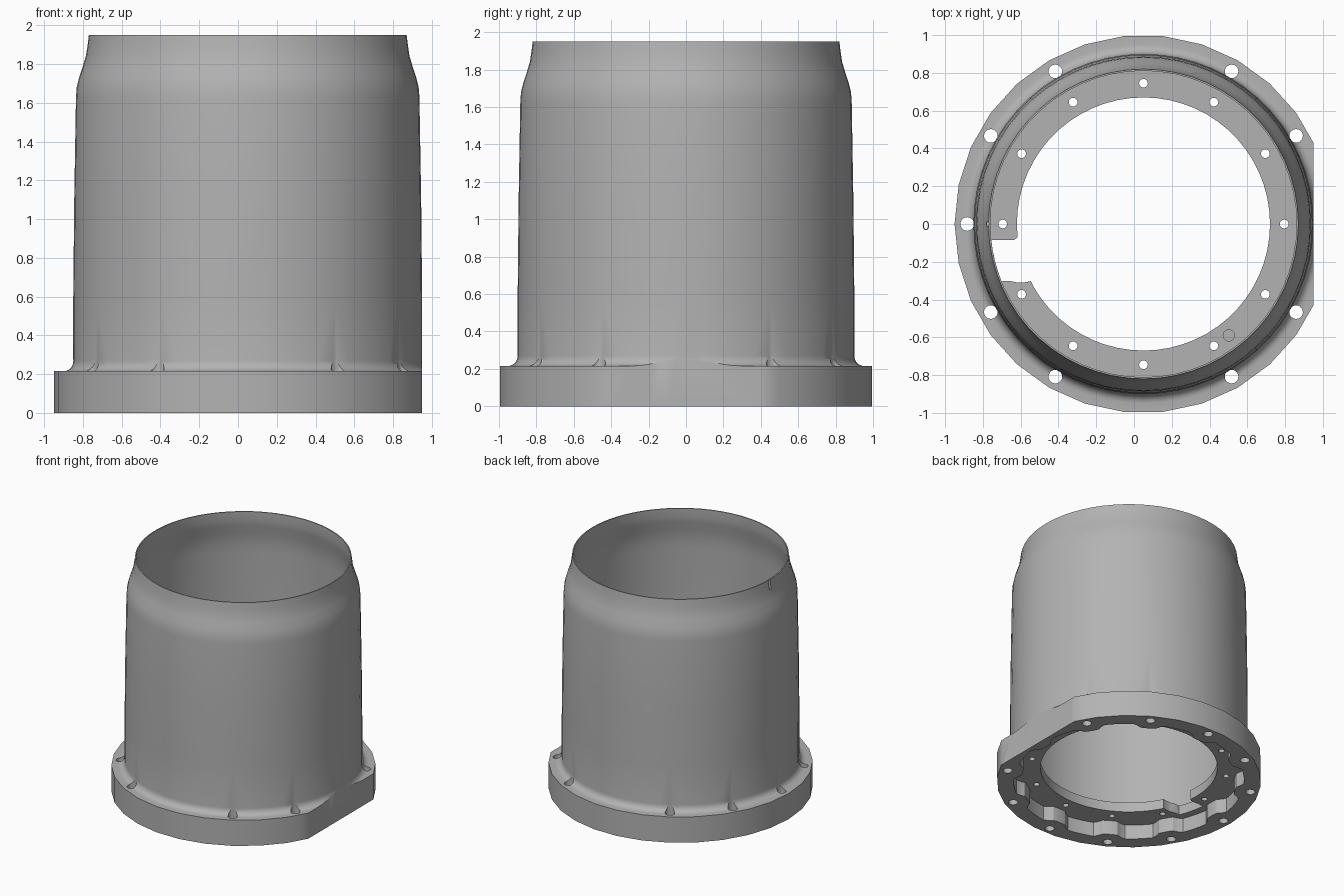
import bpy, bmesh, math
from math import cos, sin, radians, pi
from mathutils import Matrix

cube = bpy.data.objects.get("Cube")
if cube:
    bpy.data.objects.remove(cube, do_unlink=True)

CX = 0.05          # axis of the round body
SIDES = 60

metal = bpy.data.materials.new("grey metal")
metal.use_nodes = True
grey = (0.45, 0.45, 0.45, 1)
metal.diffuse_color = grey
metal.node_tree.nodes["Principled BSDF"].inputs["Base Color"].default_value = grey


def make_object(name, bm):
    bmesh.ops.recalc_face_normals(bm, faces=bm.faces)
    mesh = bpy.data.meshes.new(name)
    bm.to_mesh(mesh)
    bm.free()
    obj = bpy.data.objects.new(name, mesh)
    bpy.context.collection.objects.link(obj)
    mesh.materials.append(metal)
    return obj


def polar(r, deg):
    return CX + r * cos(radians(deg)), r * sin(radians(deg))


def prism(bm, outline, z0, z1):
    """Closed prism over a plan outline."""
    low = [bm.verts.new((x, y, z0)) for x, y in outline]
    high = [bm.verts.new((x, y, z1)) for x, y in outline]
    bm.faces.new(low[::-1])
    bm.faces.new(high)
    for i in range(len(low)):
        j = (i + 1) % len(low)
        bm.faces.new((low[i], low[j], high[j], high[i]))


def drill(bm, r, deg, radius, z0, z1):
    x, y = polar(r, deg)
    prism(bm, [(x + radius * cos(2 * pi * k / 20), y + radius * sin(2 * pi * k / 20))
               for k in range(20)], z0, z1)


def lathe(bm, profile):
    """Closed ring swept round the body axis; the rim is coarser than the tube."""
    rings = []
    for i in range(SIDES):
        ring = []
        for r, z in profile:
            if r == 1 and i % 2:
                r = cos(2 * pi / SIDES)
            x, y = polar(r, 360 * i / SIDES)
            ring.append(bm.verts.new((x, y, z)))
        rings.append(ring)
    for i in range(SIDES):
        a, b = rings[i], rings[(i + 1) % SIDES]
        for k in range(len(profile)):
            m = (k + 1) % len(profile)
            bm.faces.new((a[k], b[k], b[m], a[m]))


# Housing: flange, fillet, tube, shaped neck and inner ledge in one profile
fillet = [(0.95 - 0.05 * sin(t * pi / 10), 0.27 - 0.055 * cos(t * pi / 10)) for t in range(6)]
outside = [(1, 0), (1, 0.215)] + fillet + [
    (0.9, 0.6), (0.895, 1.1), (0.886, 1.63), (0.882, 1.68), (0.87, 1.73),
    (0.85, 1.79), (0.835, 1.84), (0.826, 1.9), (0.82, 1.95)]
inside = [(0.811, 1.95), (0.812, 1.88), (0.82, 1.83), (0.838, 1.76),
          (0.85, 1.68), (0.855, 1.6), (0.86, 0.2), (0.67, 0.2), (0.67, 0)]
bm = bmesh.new()
lathe(bm, outside + inside)
housing = make_object("flanged_housing", bm)

# Underside recess with bosses round the bolts, bolt holes, and the side flat
bm = bmesh.new()
scallop = []
for i in range(180):
    deg = i * 2
    gap = abs((deg + 15) % 30 - 15)
    t = min(max((gap - 3) / 5, 0), 1)
    scallop.append(polar(0.815 + 0.057 * t * t * (3 - 2 * t), deg))
prism(bm, scallop, -0.1, 0.12)
for deg in range(30, 360, 30):
    blind = deg in (90, 270)
    drill(bm, 0.933, deg, 0.036, -0.1, 0.15 if blind else 0.275)
prism(bm, [(0.95, -1.2), (1.3, -1.2), (1.3, 1.2), (0.95, 1.2)], -0.1, 0.4)
base_cutter = make_object("base_cutter", bm)

# Ledge screw holes, ledge gap, shallow dimple and rim slit
bm = bmesh.new()
for deg in range(0, 360, 30):
    drill(bm, 0.745, deg, 0.023, 0.05, 0.3)
gap = [polar(0.6, 185), polar(0.66, 185.5), polar(0.69, 187), polar(0.71, 189)]
gap[3:] = [polar(0.74, 186.5), polar(0.81, 186)]
gap += [polar(0.81, d) for d in (190, 194, 198, 202)]
gap += [polar(0.77, 203), polar(0.735, 205), polar(0.69, 206.5), polar(0.6, 208)]
prism(bm, gap, 0.05, 0.3)
drill(bm, 0.743, -52.5, 0.03, 0.18, 0.3)
drill(bm, 0.826, 180, 0.011, 1.87, 2.0)
ledge_cutter = make_object("ledge_cutter", bm)

bpy.ops.object.select_all(action='DESELECT')
bpy.context.view_layer.objects.active = housing
housing.select_set(True)
for cutter in (base_cutter, ledge_cutter):
    cutter.hide_render = True
    mod = housing.modifiers.new("cut", 'BOOLEAN')
    mod.operation = 'DIFFERENCE'
    mod.solver = 'EXACT'
    mod.object = cutter
    bpy.ops.object.modifier_apply(modifier=mod.name)
    bpy.data.objects.remove(cutter, do_unlink=True)
bpy.ops.object.shade_smooth_by_angle(angle=radians(30))
